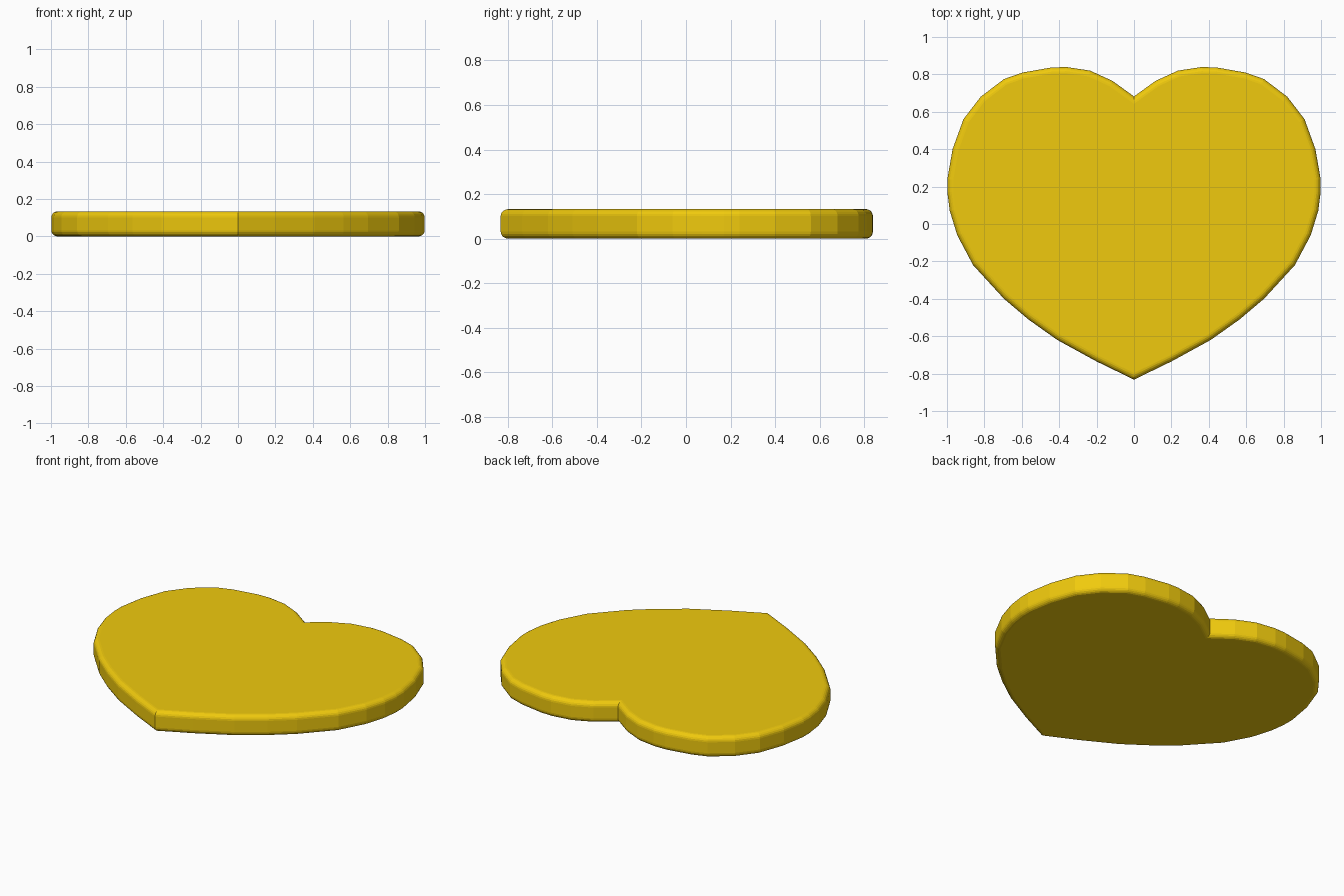
import bpy, bmesh

if "Cube" in bpy.data.objects:
    bpy.data.objects.remove(bpy.data.objects["Cube"])

HEIGHT, ROUND = 0.133, 0.032

# Right half of the heart outline, from notch to bottom tip
half = [(0, 0.682), (0.115, 0.765), (0.235, 0.82), (0.36, 0.839), (0.44, 0.837),
        (0.595, 0.81), (0.695, 0.775), (0.82, 0.68), (0.912, 0.56), (0.97, 0.40),
        (0.998, 0.24), (0.998, 0.17), (0.985, 0.07), (0.945, -0.06), (0.86, -0.22),
        (0.695, -0.4), (0.565, -0.51), (0.41, -0.62), (0.2, -0.735), (0, -0.832)]
outline = half + [(-x, y) for x, y in half[-2:0:-1]]

# Extrude the outline into a plate
bm = bmesh.new()
base = bm.faces.new([bm.verts.new((x, y, 0)) for x, y in outline])
ext = bmesh.ops.extrude_face_region(bm, geom=[base], use_keep_orig=True)
top = [v for v in ext["geom"] if isinstance(v, bmesh.types.BMVert)]
bmesh.ops.translate(bm, verts=top, vec=(0, 0, HEIGHT))
bmesh.ops.recalc_face_normals(bm, faces=bm.faces)

# Round the top and bottom rims
rims = [e for e in bm.edges if abs(e.verts[0].co.z - e.verts[1].co.z) < 1e-5]
bmesh.ops.bevel(bm, geom=rims, offset=ROUND, offset_type='OFFSET', segments=5,
                profile=0.5, affect='EDGES', clamp_overlap=True)
bmesh.ops.recalc_face_normals(bm, faces=bm.faces)

mesh = bpy.data.meshes.new("heart_plate")
bm.to_mesh(mesh)
bm.free()
heart = bpy.data.objects.new("heart_plate", mesh)
bpy.context.collection.objects.link(heart)

# Golden yellow colour
gold = bpy.data.materials.new("gold")
gold.diffuse_color = (0.87, 0.59, 0.004, 1)
gold.use_nodes = True
gold.node_tree.nodes["Principled BSDF"].inputs["Base Color"].default_value = gold.diffuse_color
mesh.materials.append(gold)
